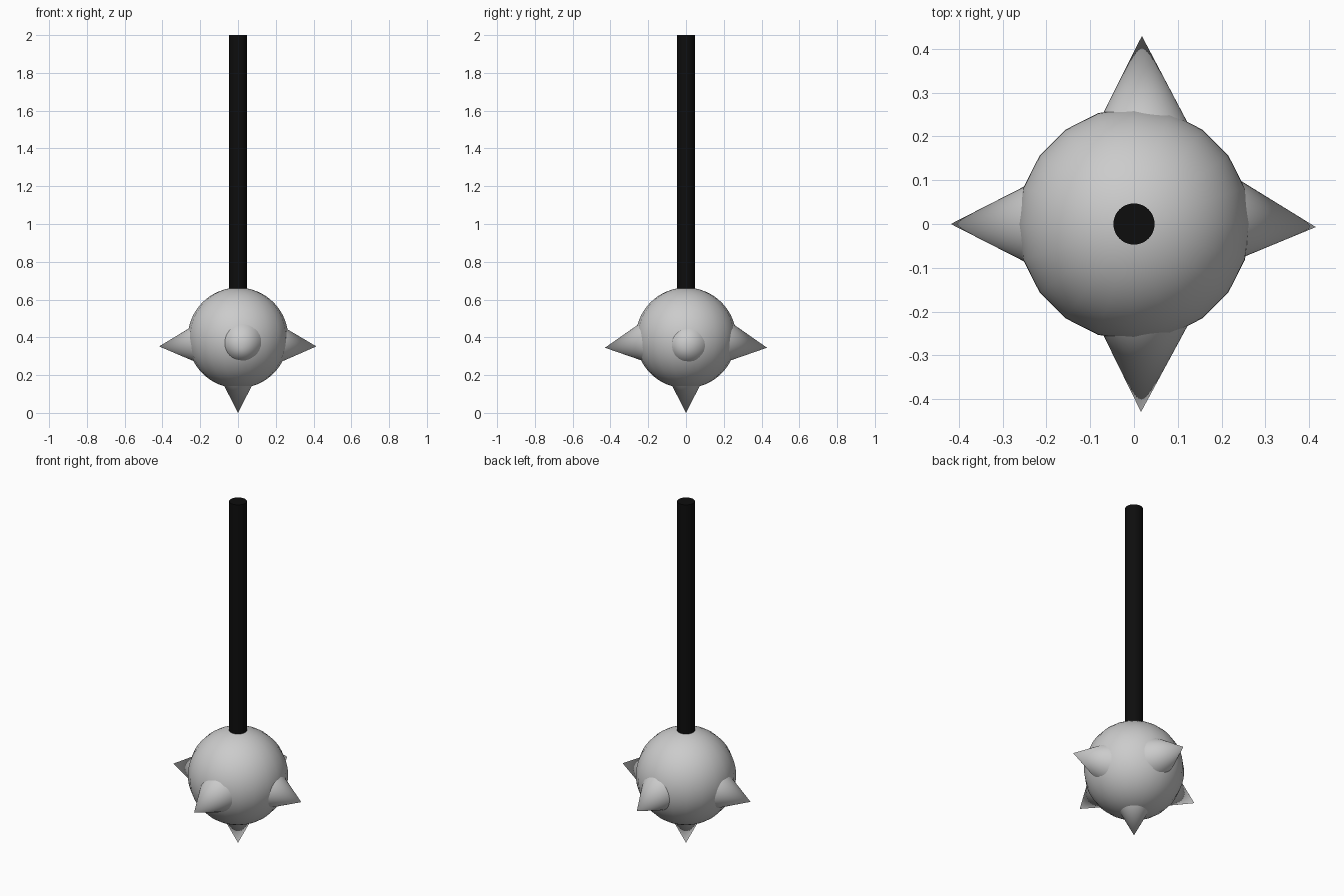
import bpy
from math import radians
from mathutils import Vector

if "Cube" in bpy.data.objects:
    bpy.data.objects.remove(bpy.data.objects["Cube"])

black = bpy.data.materials.new("black")
black.diffuse_color = (0.004, 0.004, 0.004, 1)
black.use_nodes = True
black.node_tree.nodes["Principled BSDF"].inputs["Base Color"].default_value = black.diffuse_color

CENTRE_Z = 0.397


def spike(name, tip, lean):
    """Cone with its point at tip, pointing along the lean direction."""
    length, axis = 0.22, Vector(lean).normalized()
    bpy.ops.mesh.primitive_cone_add(
        vertices=32, radius1=length * 0.51, depth=length,
        location=Vector(tip) - axis * length / 2,
        rotation=axis.to_track_quat('Z', 'Y').to_euler())
    ob = bpy.context.object
    ob.name = name
    bpy.ops.object.shade_smooth_by_angle(angle=radians(50))


# Ball head
bpy.ops.mesh.primitive_uv_sphere_add(segments=20, ring_count=32, radius=0.266,
                                     location=(0, 0, CENTRE_Z))
bpy.context.object.name = "ball_head"
bpy.ops.object.shade_smooth()

# Spikes, drooping slightly towards the bottom
spike("left_spike", (-0.418, 0, 0.352), (-1, 0, -0.07))
spike("right_spike", (0.415, -0.007, 0.352), (1, -0.08, -0.06))
spike("front_spike", (0.016, -0.429, 0.345), (-0.02, -1, -0.138))
spike("back_spike", (0.018, 0.429, 0.345), (-0.01, 1, -0.138))
spike("bottom_spike", (0, 0, 0), (0, 0, -1))

# Handle
bottom, top = 0.63, 2.0
bpy.ops.mesh.primitive_cylinder_add(vertices=32, radius=0.047, depth=top - bottom,
                                    location=(0, 0, (top + bottom) / 2))
handle = bpy.context.object
handle.name = "handle"
handle.data.materials.append(black)
bpy.ops.object.shade_smooth_by_angle(angle=radians(40))
